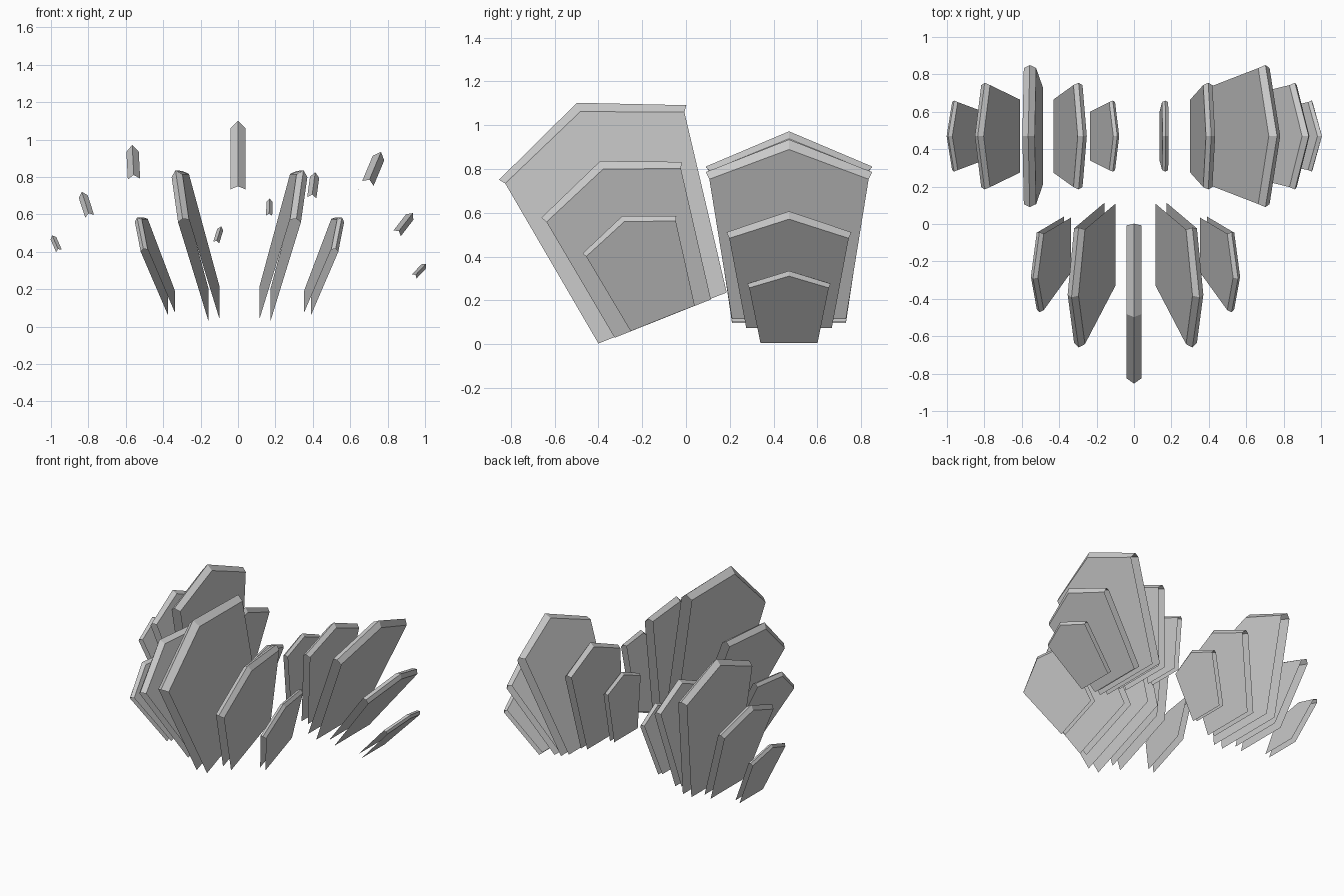
import bpy, bmesh
from math import radians
from mathutils import Matrix

if "Cube" in bpy.data.objects:
    bpy.data.objects.remove(bpy.data.objects["Cube"])

# Outline of one plate in (y, z): flat side sheet, and the ridge of its crown
SHEET = [(-0.44, 0.836), (0, 1.014), (0.44, 0.836)]
RIDGE = [(-0.46, 0.862), (0, 1.057), (0.46, 0.862)]
FOOT = 0.315      # half width at the open bottom
HALF = 0.04       # half thickness


def plate_mesh():
    """Two parallel sheets joined only by a ridged crown; sides and bottom open."""
    bm = bmesh.new()
    ridge = [bm.verts.new((0, y, z)) for y, z in RIDGE]
    for side in (-1, 1):
        x = side * HALF
        top = [bm.verts.new((x, y, z)) for y, z in SHEET]
        foot = [bm.verts.new((x, y, 0)) for y in (FOOT, -FOOT)]
        faces = [top + foot]
        for i in range(2):
            faces.append([top[i + 1], top[i], ridge[i], ridge[i + 1]])
        for f in faces:
            # keep every normal facing outward
            face = bm.faces.new(f)
            face.normal_update()
            if face.normal.x * side < 0:
                face.normal_flip()
    mesh = bpy.data.meshes.new("plate")
    bm.to_mesh(mesh)
    bm.free()
    return mesh


# Plates of one fan: name, foot x, lean in degrees, scale
PLATES = [("outer_left", -0.363, -20.5, 0.5), ("inner_left", -0.137, -15, 0.75),
          ("center", 0, 0, 1),
          ("inner_right", 0.137, 15, 0.75), ("outer_right", 0.363, 20.5, 0.5)]


def fan(name, mesh, loc, pitch, roll, scale, shift=0.0):
    base = (Matrix.Translation(loc) @ Matrix.Rotation(radians(pitch), 4, 'X')
            @ Matrix.Rotation(radians(roll), 4, 'Y') @ Matrix.Scale(scale, 4))
    for part, x, lean, s in PLATES:
        ob = bpy.data.objects.new(f"{name}_{part}_plate", mesh)
        bpy.context.collection.objects.link(ob)
        dx = shift if x else 0
        ob.matrix_world = (base @ Matrix.Translation((x + dx, 0, 0.005 if x else 0))
                           @ Matrix.Rotation(radians(lean), 4, 'Y') @ Matrix.Scale(s, 4))


mesh = plate_mesh()
# Front fan leans forward; the two rear fans stand upright and roll sideways
fan("front_fan", mesh, (0, -0.107, 0.120), 21.7, 0, 1, 0.008)
fan("rear_left_fan", mesh, (-0.52, 0.47, 0.10), 0, -3, 0.826)
fan("rear_right_fan", mesh, (0.428, 0.47, 0.129), 0, 22.7, 0.826)
